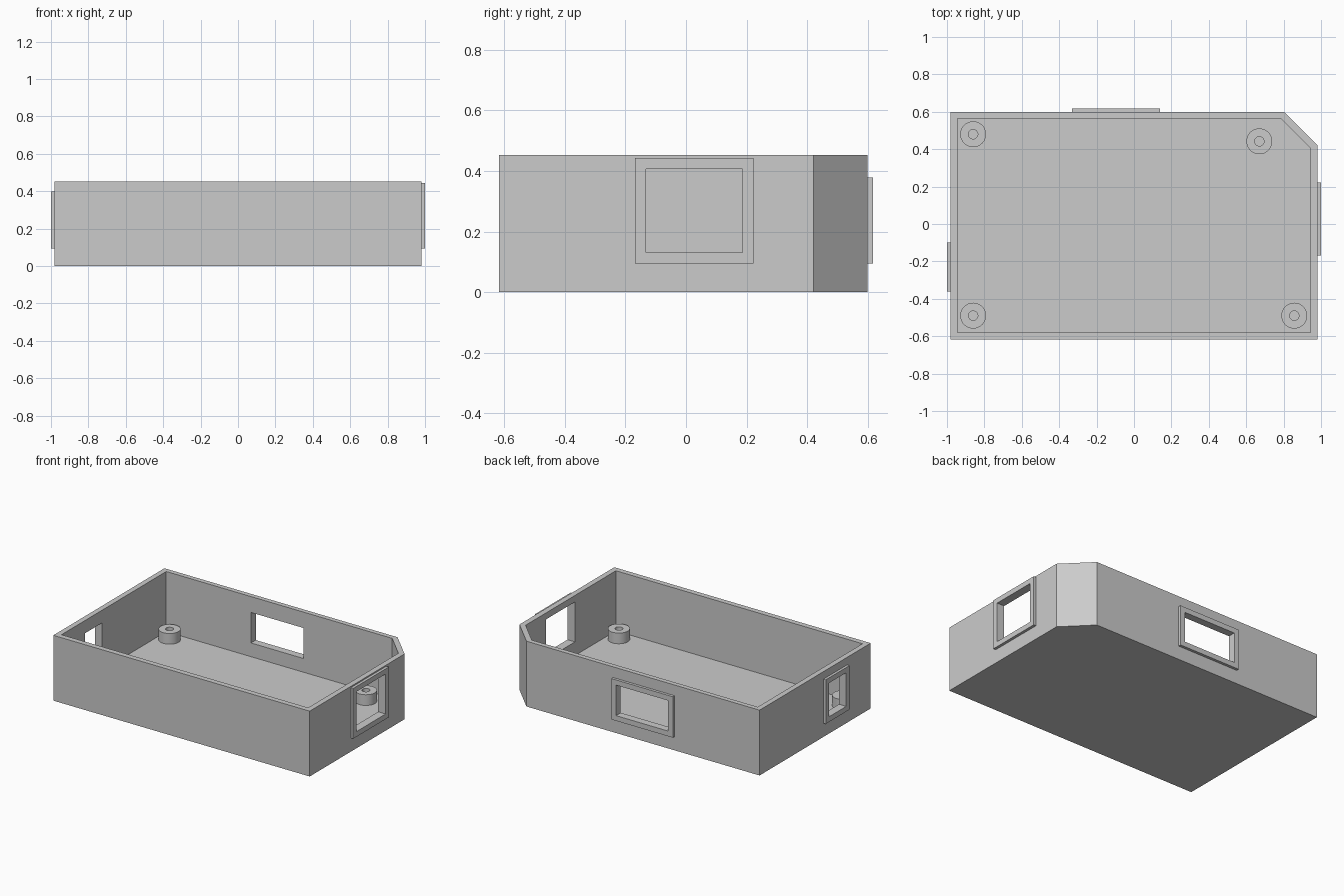
import bpy
import bmesh

if "Cube" in bpy.data.objects:
    bpy.data.objects.remove(bpy.data.objects["Cube"], do_unlink=True)

grey = bpy.data.materials.new("light_grey")
grey.use_nodes = True
GREY = (0.6, 0.6, 0.6, 1)
grey.diffuse_color = GREY
grey.node_tree.nodes["Principled BSDF"].inputs["Base Color"].default_value = GREY

HEIGHT, FLOOR, BORDER = 0.452, 0.036, 0.036


def finish(name, bm):
    bmesh.ops.recalc_face_normals(bm, faces=bm.faces)
    mesh = bpy.data.meshes.new(name)
    bm.to_mesh(mesh)
    bm.free()
    mesh.materials.append(grey)
    obj = bpy.data.objects.new(name, mesh)
    bpy.context.collection.objects.link(obj)
    return obj


def prism(name, outline, z0, z1):
    bm = bmesh.new()
    face = bm.faces.new([bm.verts.new((x, y, z0)) for x, y in outline])
    top = bmesh.ops.extrude_face_region(bm, geom=[face])["geom"]
    moved = [v for v in top if isinstance(v, bmesh.types.BMVert)]
    bmesh.ops.translate(bm, verts=moved, vec=(0, 0, z1 - z0))
    return finish(name, bm)


def box(name, x0, x1, y0, y1, z0, z1):
    return prism(name, [(x0, y0), (x1, y0), (x1, y1), (x0, y1)], z0, z1)


def cylinder(name, x, y, z0, z1, radius):
    bm = bmesh.new()
    bmesh.ops.create_cone(bm, cap_ends=True, segments=48, radius1=radius,
                          radius2=radius, depth=z1 - z0)
    bmesh.ops.translate(bm, verts=bm.verts, vec=(x, y, (z0 + z1) / 2))
    return finish(name, bm)


def cut(target, cutter):
    cutter.hide_render = True
    mod = target.modifiers.new("cut", "BOOLEAN")
    mod.operation, mod.solver, mod.object = "DIFFERENCE", "EXACT", cutter
    bpy.context.view_layer.objects.active = target
    bpy.ops.object.modifier_apply(modifier=mod.name)


def discard(obj):
    bpy.data.objects.remove(obj, do_unlink=True)


# Open tray with one clipped corner
tray = prism("tray", [(-0.982, -0.617), (0.981, -0.617), (0.981, 0.42),
                      (0.803, 0.598), (-0.982, 0.598)], 0, HEIGHT)
cavity = prism("cavity_cutter", [(-0.945, -0.58), (0.943, -0.58), (0.943, 0.407),
                                 (0.785, 0.565), (-0.945, 0.565)], FLOOR, HEIGHT + 0.2)
cut(tray, cavity)
discard(cavity)

# Raised window frames: outer box, and the axis the window passes through
frames = {
    "left_window_frame": ((0.981, 1.0), (-0.168, 0.222), (0.095, 0.443), 0),
    "right_window_frame": ((-1.0, -0.982), (-0.36, -0.10), (0.095, 0.40), 0),
    "back_window_frame": ((-0.332, 0.14), (0.598, 0.617), (0.095, 0.378), 1),
}
for name, (*spans, axis) in frames.items():
    frame = box(name, *spans[0], *spans[1], *spans[2])
    hole = []
    for i, (low, high) in enumerate(spans):
        margin = -0.1 if i == axis else BORDER
        hole += [low + margin, high - margin]
    cutter = box("window_cutter", *hole)
    cut(frame, cutter)
    cut(tray, cutter)
    discard(cutter)

# Hollow screw posts on the floor
posts = {"back_right": (-0.86, 0.48), "back_left": (0.67, 0.442),
         "front_right": (-0.86, -0.49), "front_left": (0.857, -0.49)}
for place, (x, y) in posts.items():
    post = cylinder(place + "_screw_post", x, y, FLOOR, 0.11, 0.069)
    bore = cylinder("bore_cutter", x, y, 0, 0.2, 0.025)
    cut(post, bore)
    discard(bore)
    bpy.ops.object.select_all(action="DESELECT")
    post.select_set(True)
    bpy.context.view_layer.objects.active = post
    bpy.ops.object.shade_smooth_by_angle()
